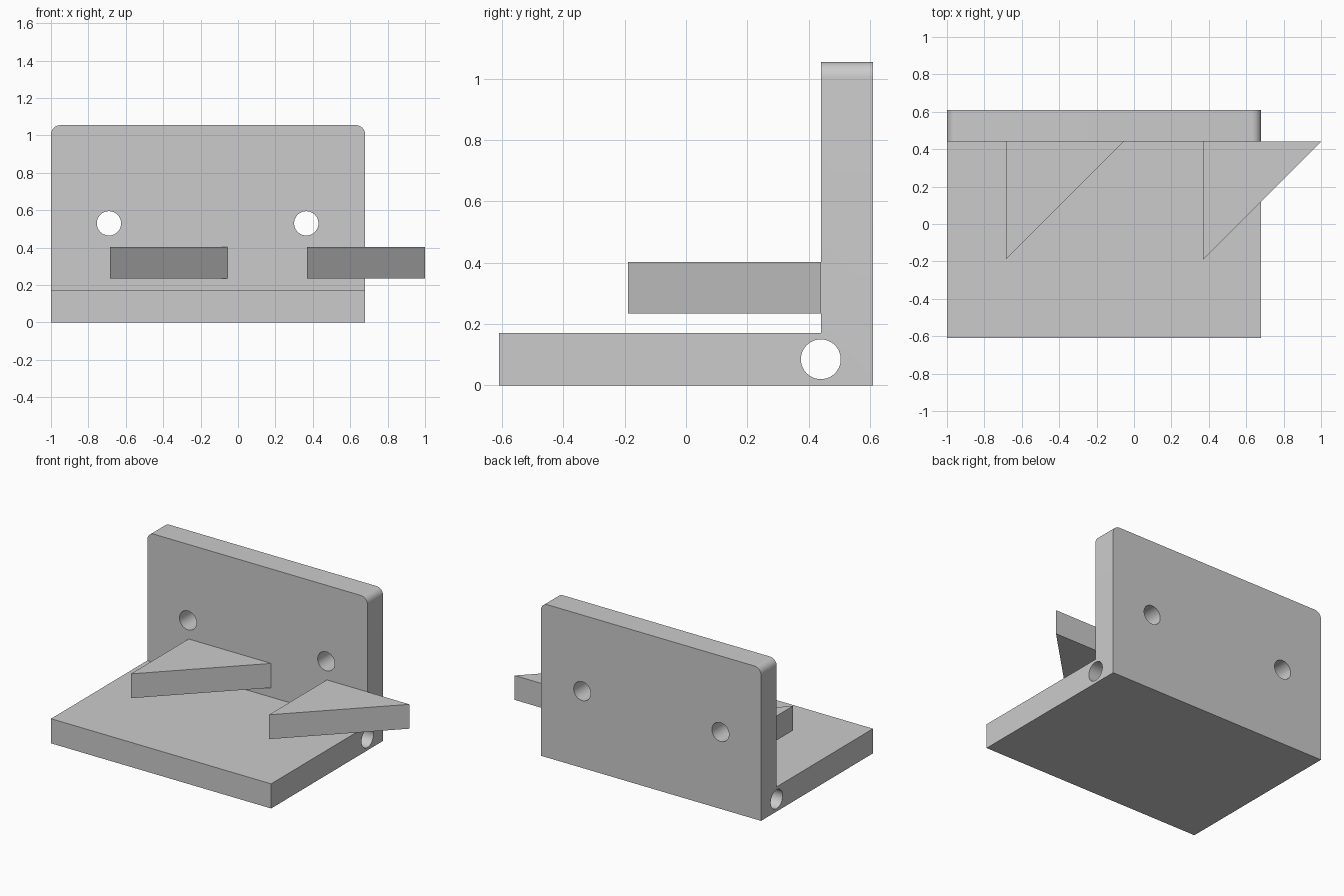
import bpy, bmesh, math
from mathutils import Vector

if "Cube" in bpy.data.objects:
    bpy.data.objects.remove(bpy.data.objects["Cube"])

X0, X1 = -1.0, 0.68
Y0, Y1, YW = -0.61, 0.61, 0.44
T, H = 0.17, 1.055
HOLE_R = 0.065


def prism(name, outline, offset, round_edge=None, radius=0.05):
    """Extrude a planar outline by offset, optionally rounding chosen edges."""
    bm = bmesh.new()
    face = bm.faces.new([bm.verts.new(p) for p in outline])
    ext = bmesh.ops.extrude_face_region(bm, geom=[face], use_keep_orig=True)
    verts = [g for g in ext["geom"] if isinstance(g, bmesh.types.BMVert)]
    bmesh.ops.translate(bm, verts=verts, vec=Vector(offset))
    bmesh.ops.recalc_face_normals(bm, faces=bm.faces[:])
    if round_edge:
        edges = [e for e in bm.edges if round_edge(e)]
        bmesh.ops.bevel(bm, geom=edges, offset=radius, segments=8,
                        profile=0.5, affect='EDGES')
    mesh = bpy.data.meshes.new(name)
    bm.to_mesh(mesh)
    bm.free()
    obj = bpy.data.objects.new(name, mesh)
    bpy.context.collection.objects.link(obj)
    return obj


def drill(obj, centre, rotation, depth):
    """Cut a round hole through obj."""
    bpy.ops.mesh.primitive_cylinder_add(vertices=48, radius=HOLE_R, depth=depth,
                                        location=centre, rotation=rotation)
    cutter = bpy.context.object
    cutter.hide_render = True
    mod = obj.modifiers.new("hole", 'BOOLEAN')
    mod.operation, mod.solver, mod.object = 'DIFFERENCE', 'EXACT', cutter
    bpy.context.view_layer.objects.active = obj
    bpy.ops.object.modifier_apply(modifier=mod.name)
    bpy.data.objects.remove(cutter)


# L-shaped bracket with rounded upper corners
profile = [(Y0, 0), (Y1, 0), (Y1, H), (YW, H), (YW, T), (Y0, T)]
bracket = prism("bracket", [(X0, y, z) for y, z in profile], (X1 - X0, 0, 0),
                lambda e: all(v.co.z > H - 1e-4 for v in e.verts)
                and abs(e.verts[0].co.x - e.verts[1].co.x) < 1e-4)

# Two screw holes through the wall and the long hinge bore
for x in (-0.69, 0.365):
    drill(bracket, (x, (YW + Y1) / 2, 0.53), (math.pi / 2, 0, 0), 0.4)
drill(bracket, ((X0 + X1) / 2, YW, T / 2), (0, math.pi / 2, 0), 2.2)

bpy.ops.object.select_all(action='DESELECT')
bracket.select_set(True)
bpy.context.view_layer.objects.active = bracket
bpy.ops.object.shade_smooth_by_angle(angle=math.radians(30))

# Triangular ribs standing out from the wall
for name, x in (("left_rib", -0.685), ("right_rib", 0.37)):
    prism(name, [(x, YW, 0.235), (x + 0.63, YW, 0.235), (x, YW - 0.63, 0.235)],
          (0, 0, 0.168))
